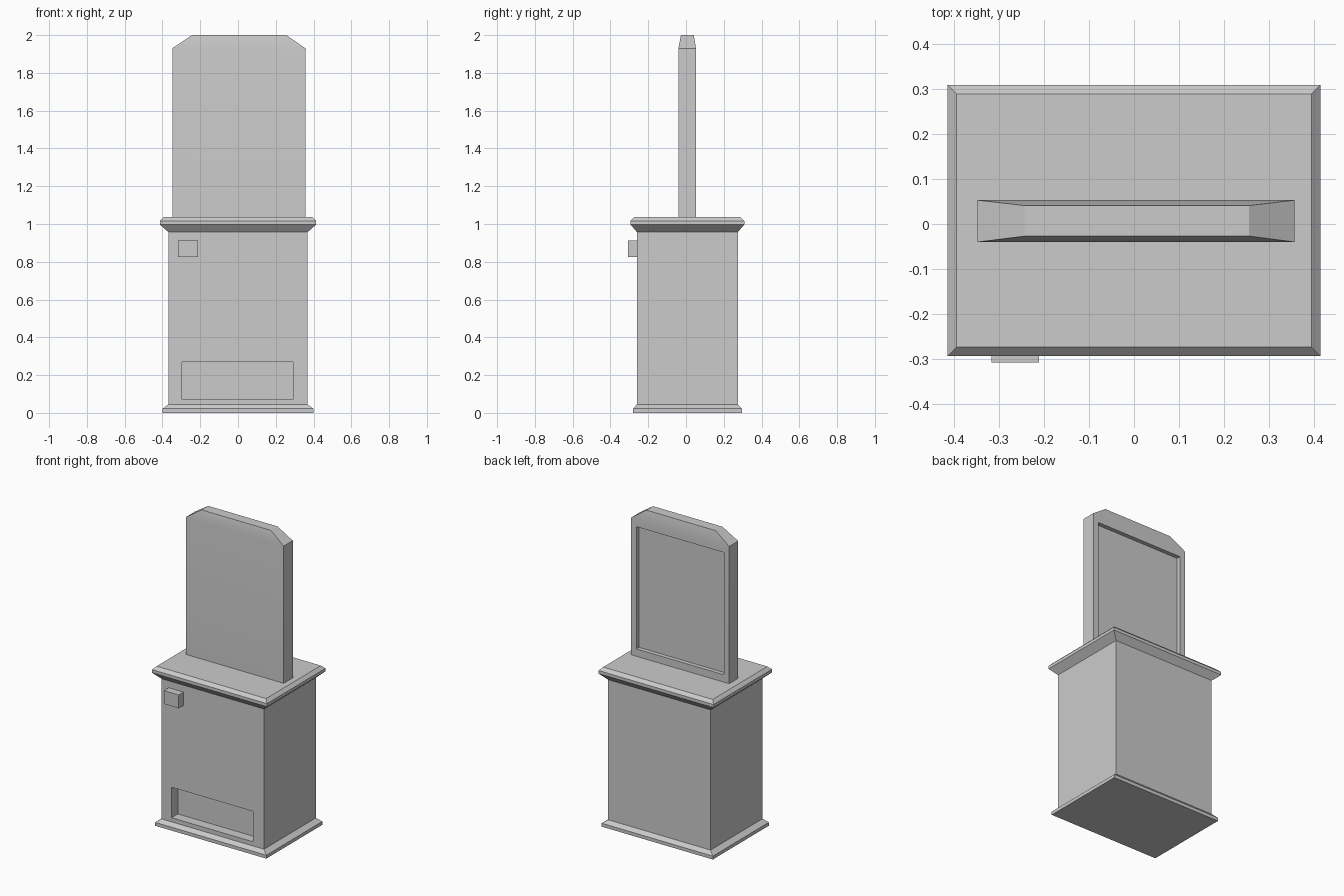
import bpy, bmesh

if "Cube" in bpy.data.objects:
    bpy.data.objects.remove(bpy.data.objects["Cube"])


def loft(name, rings):
    """Closed solid through rectangular rings (x0, x1, y0, y1, z), bottom to top."""
    bm = bmesh.new()
    loops = [[bm.verts.new(p) for p in
              ((x0, y0, z), (x1, y0, z), (x1, y1, z), (x0, y1, z))]
             for x0, x1, y0, y1, z in rings]
    for a, b in zip(loops, loops[1:]):
        for i in range(4):
            j = (i + 1) % 4
            bm.faces.new((a[i], a[j], b[j], b[i]))
    bm.faces.new(loops[0][::-1])
    bm.faces.new(loops[-1])
    mesh = bpy.data.meshes.new(name)
    bm.to_mesh(mesh)
    bm.free()
    obj = bpy.data.objects.new(name, mesh)
    bpy.context.collection.objects.link(obj)
    return obj


def box(name, x0, x1, y0, y1, z0, z1):
    return loft(name, [(x0, x1, y0, y1, z0), (x0, x1, y0, y1, z1)])


def activate(obj):
    bpy.ops.object.select_all(action='DESELECT')
    obj.select_set(True)
    bpy.context.view_layer.objects.active = obj


def recess(obj, *bounds):
    """Cut a box-shaped recess into obj."""
    cutter = box(obj.name + "_cutter", *bounds)
    cutter.hide_render = True
    mod = obj.modifiers.new("recess", 'BOOLEAN')
    mod.operation = 'DIFFERENCE'
    mod.solver = 'EXACT'
    mod.object = cutter
    activate(obj)
    bpy.ops.object.modifier_apply(modifier=mod.name)
    bpy.data.objects.remove(cutter)


# Cabinet with plinth and cornice: (half width, half depth, height)
CY = 0.0075
profile = [(0.40, 0.288, 0), (0.40, 0.288, 0.022), (0.369, 0.267, 0.045),
           (0.369, 0.267, 0.957), (0.414, 0.301, 0.997),
           (0.414, 0.301, 1.017), (0.394, 0.281, 1.037)]
cabinet = loft("cabinet", [(-w, w, CY - d, CY + d, z) for w, d, z in profile])

# Delivery tray opening low on the front
recess(cabinet, -0.296, 0.29, -0.40, -0.195, 0.072, 0.27)

# Upright sign board with a tapered top
board = loft("sign_board", [(-0.348, 0.357, -0.04, 0.053, 1.037),
                            (-0.348, 0.357, -0.04, 0.053, 1.93),
                            (-0.243, 0.256, -0.027, 0.041, 2.0)])

# Framed recess on the back of the board
recess(board, -0.312, 0.32, 0.026, 0.10, 1.085, 1.88)
activate(board)
bpy.ops.object.shade_smooth_by_angle(angle=0.52)

# Coin box on the front
box("coin_box", -0.317, -0.211, -0.308, -0.255, 0.825, 0.912)
